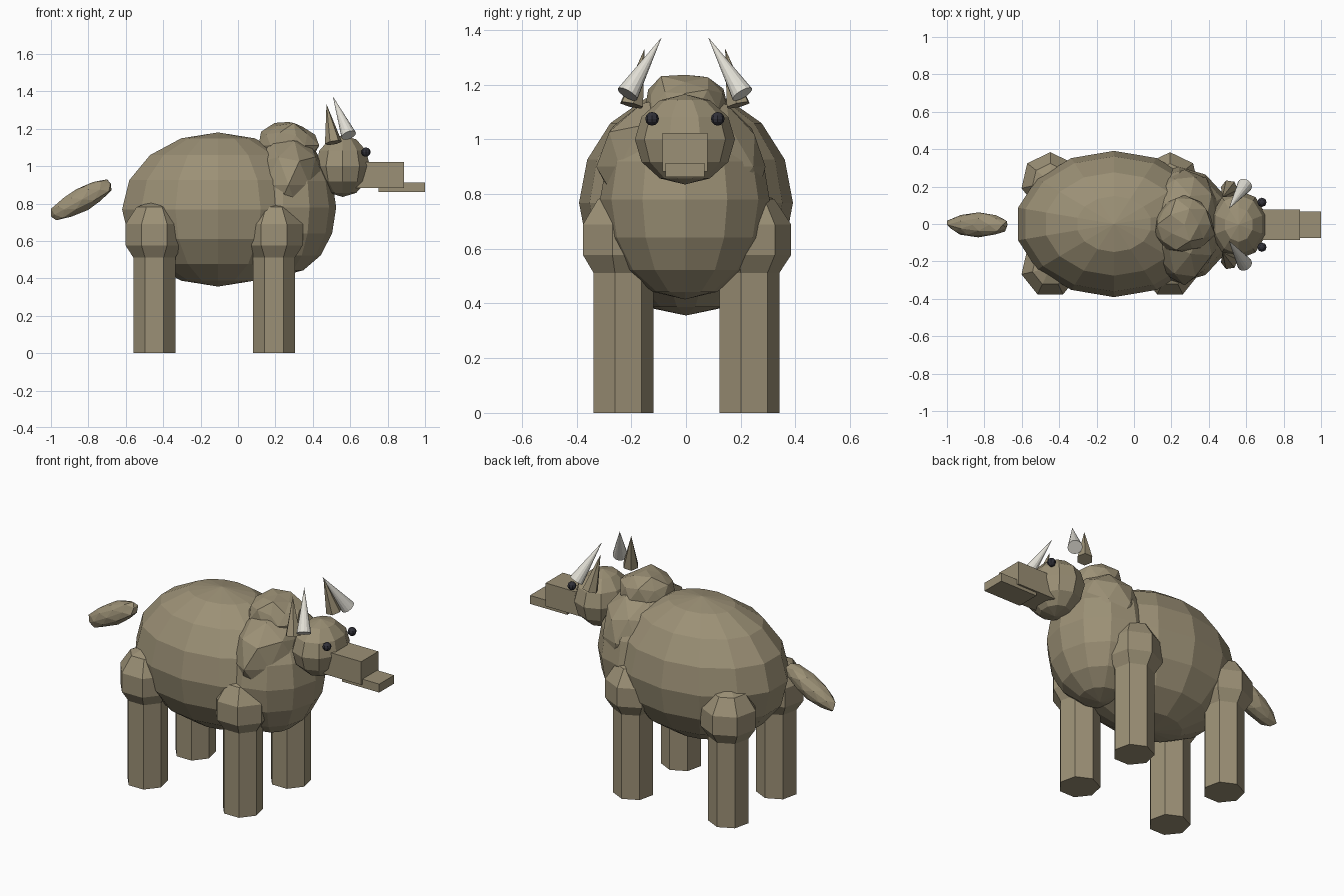
import bpy, bmesh, math, random
from mathutils import Vector, Matrix

if "Cube" in bpy.data.objects:
    bpy.data.objects.remove(bpy.data.objects["Cube"])

random.seed(4)
Y0 = -0.004  # symmetry plane


def material(name, rgb):
    m = bpy.data.materials.new(name)
    m.diffuse_color = (*rgb, 1)
    m.use_nodes = True
    m.node_tree.nodes["Principled BSDF"].inputs["Base Color"].default_value = m.diffuse_color
    return m


HIDE = material("hide", (0.33, 0.28, 0.18))
IVORY = material("ivory", (0.75, 0.73, 0.66))
DARK = material("dark", (0.03, 0.03, 0.04))


def finish(bm, name, mat=HIDE):
    bmesh.ops.recalc_face_normals(bm, faces=bm.faces)
    me = bpy.data.meshes.new(name)
    bm.to_mesh(me)
    bm.free()
    me.materials.append(mat)
    ob = bpy.data.objects.new(name, me)
    bpy.context.collection.objects.link(ob)
    return ob


def place(bm, loc, size=(1, 1, 1), pitch=0):
    m = (Matrix.Translation(Vector(loc) + Vector((0, Y0, 0)))
         @ Matrix.Rotation(pitch, 4, 'Y') @ Matrix.Diagonal((*size, 1)))
    bmesh.ops.transform(bm, matrix=m, verts=bm.verts)


def ball(name, loc, size, seg, rings, mat=HIDE):
    bm = bmesh.new()
    bmesh.ops.create_uvsphere(bm, u_segments=seg, v_segments=rings, radius=1)
    place(bm, loc, size)
    return finish(bm, name, mat)


def tuft(name, loc, size, rough, pitch=0, sub=2):
    bm = bmesh.new()
    bmesh.ops.create_icosphere(bm, subdivisions=sub, radius=1)
    for v in bm.verts:
        v.co *= 1 + random.uniform(-rough, rough)
    place(bm, loc, size, pitch)
    return finish(bm, name)


def box(name, lo, hi):
    bm = bmesh.new()
    bmesh.ops.create_cube(bm, size=1)
    lo, hi = Vector(lo), Vector(hi)
    place(bm, (lo + hi) / 2, hi - lo)
    return finish(bm, name)


def spike(name, base, tip, radius, sides, mat=HIDE):
    base, tip = Vector(base), Vector(tip)
    d = tip - base
    bm = bmesh.new()
    bmesh.ops.create_cone(bm, cap_ends=True, segments=sides,
                          radius1=radius, radius2=0, depth=d.length)
    rot = d.to_track_quat('Z', 'Y').to_matrix().to_4x4()
    m = Matrix.Translation((base + tip) / 2 + Vector((0, Y0, 0))) @ rot
    bmesh.ops.transform(bm, matrix=m, verts=bm.verts)
    return finish(bm, name, mat)


# Torso, chest, shaggy collar and hump
ball("body", (-0.107, 0.004, 0.768), (0.526, 0.391, 0.412), 14, 8)
ball("chest", (0.24, 0, 0.78), (0.285, 0.31, 0.365), 12, 8)
tuft("mane", (0.27, 0, 0.90), (0.2, 0.31, 0.27), 0.06)
tuft("hump", (0.27, 0, 1.11), (0.16, 0.16, 0.13), 0.1)

# Head, muzzle and lower jaw
ball("head", (0.56, 0, 1.0), (0.152, 0.183, 0.165), 10, 6)
box("snout", (0.62, -0.082, 0.882), (0.887, 0.082, 1.023))
box("jaw", (0.75, -0.071, 0.862), (1.0, 0.071, 0.913))

# Legs: seven-sided posts under seven-sided joints
for x, end in ((-0.4475, "rear"), (0.1925, "front")):
    for s, side in ((1, "left"), (-1, "right")):
        bm = bmesh.new()
        bmesh.ops.create_cone(bm, cap_ends=True, segments=7,
                              radius1=0.115, radius2=0.115, depth=0.6)
        place(bm, (x, s * 0.23, 0.3))
        finish(bm, f"{end}_{side}_leg")
        ball(f"{end}_{side}_joint", (x, s * 0.23, 0.633),
             (0.166, 0.166, 0.183), 7, 5)

# Eyes, ears, horns
for s, side in ((1, "left"), (-1, "right")):
    ball(side + "_eye", (0.684, s * 0.12, 1.075), (0.025,) * 3, 8, 6, DARK)
    spike(side + "_ear", (0.51, s * 0.195, 1.125), (0.473, s * 0.147, 1.332),
          0.046, 6)
    spike(side + "_horn", (0.592, s * 0.21, 1.165), (0.507, s * 0.085, 1.373),
          0.041, 14, IVORY)

# Tail tuft, hanging down and back
tuft("tail_tuft", (-0.832, 0, 0.823), (0.19, 0.066, 0.066), 0.06,
     pitch=math.radians(-29))
